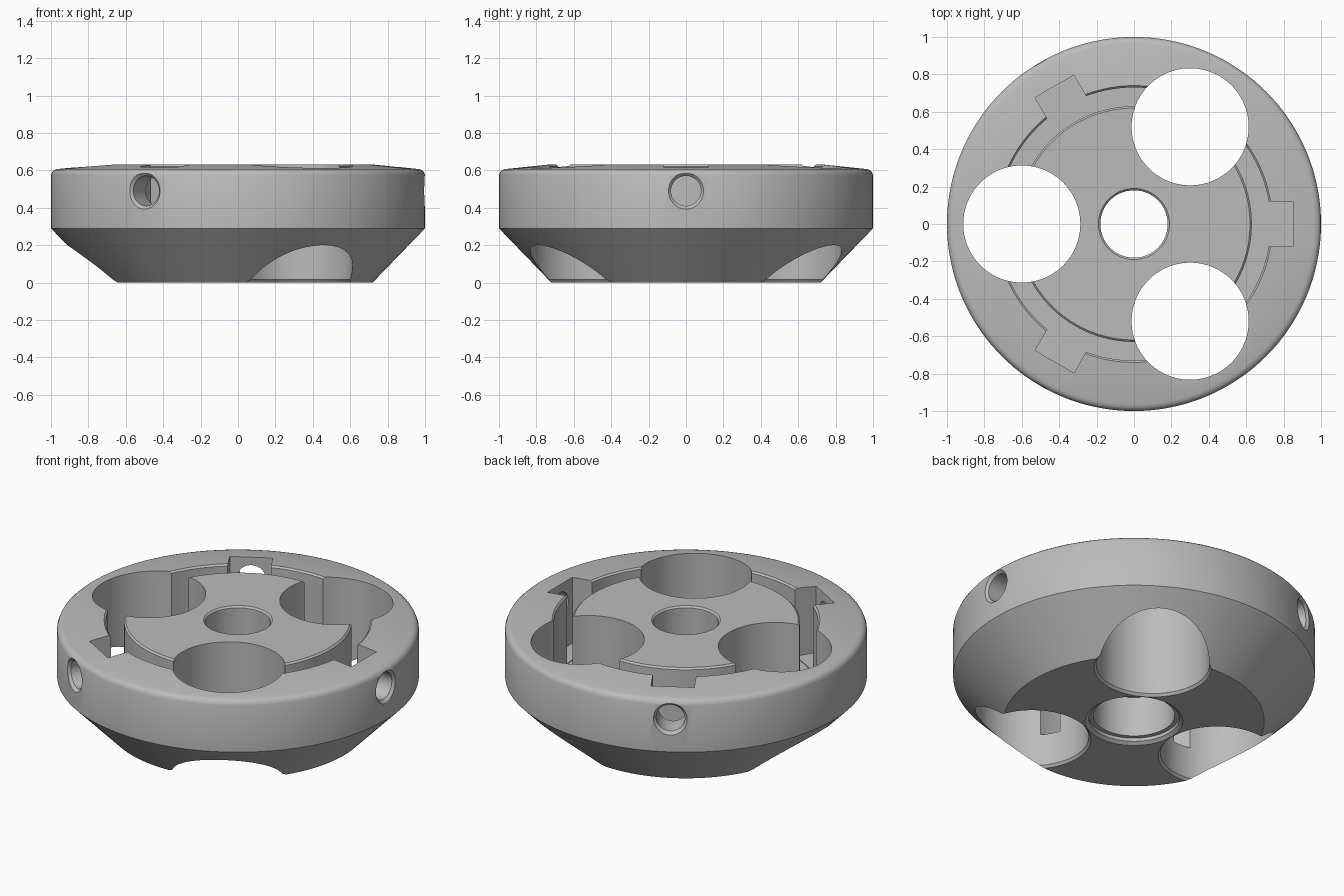
import bpy, bmesh, math
from mathutils import Matrix, Vector

cube = bpy.data.objects.get("Cube")
if cube:
    bpy.data.objects.remove(cube, do_unlink=True)

grey = bpy.data.materials.new("machined grey")
grey.use_nodes = True
colour = (0.5, 0.5, 0.5, 1)
grey.diffuse_color = colour
grey.node_tree.nodes["Principled BSDF"].inputs["Base Color"].default_value = colour


def make_object(name, bm, matrix=Matrix()):
    bmesh.ops.recalc_face_normals(bm, faces=bm.faces)
    mesh = bpy.data.meshes.new(name)
    bm.to_mesh(mesh)
    bm.free()
    mesh.materials.append(grey)
    mesh.transform(matrix)
    obj = bpy.data.objects.new(name, mesh)
    bpy.context.collection.objects.link(obj)
    return obj


def lathe(name, profile, steps, matrix=Matrix(), closed=False):
    """Spin a radius/height profile about the z axis."""
    bm = bmesh.new()
    verts = [bm.verts.new((r, 0, z)) for r, z in profile]
    pairs = list(zip(verts, verts[1:]))
    if closed:
        pairs.append((verts[-1], verts[0]))
    edges = [bm.edges.new(p) for p in pairs]
    bmesh.ops.spin(bm, geom=verts + edges, cent=(0, 0, 0), axis=(0, 0, 1),
                   angle=math.tau, steps=steps)
    bmesh.ops.remove_doubles(bm, verts=bm.verts, dist=1e-5)
    return make_object(name, bm, matrix)


def block(name, low, high, matrix):
    low, high = Vector(low), Vector(high)
    bm = bmesh.new()
    bmesh.ops.create_cube(bm, size=1)
    for v in bm.verts:
        v.co = (low + high) / 2 + v.co * (high - low)
    return make_object(name, bm, matrix)


def cut(target, cutter):
    mod = target.modifiers.new("cut", "BOOLEAN")
    mod.operation = "DIFFERENCE"
    mod.solver = "EXACT"
    mod.object = cutter
    bpy.context.view_layer.objects.active = target
    bpy.ops.object.modifier_apply(modifier=mod.name)
    bpy.data.objects.remove(cutter, do_unlink=True)


# Turned body: stepped bore, hub top, deep ring groove, sloped rim, cone
body = lathe("socket_body", [
    (0.27, 0), (0.25, 0.015), (0.25, 0.035), (0.225, 0.035), (0.225, 0.28),
    (0.18, 0.28), (0.18, 0.62), (0.19, 0.63),
    (0.62, 0.63), (0.63, 0.62), (0.63, 0.21), (0.73, 0.21), (0.73, 0.62),
    (0.74, 0.63), (0.965, 0.607), (0.982, 0.602), (0.993, 0.592),
    (1, 0.575), (1, 0.29), (0.72, 0)], 144, closed=True)

for i in range(3):
    turn = Matrix.Rotation(math.tau * i / 3, 4, "Z")

    # Large through hole with a small bottom chamfer
    shift = Matrix.Translation((-0.6, 0, 0))
    cut(body, lathe("hole_cutter", [
        (0, -0.1), (0.328, -0.1), (0.328, -0.003), (0.313, 0.015),
        (0.313, 0.8), (0, 0.8)], 96, turn @ shift))

    # Square notch in the outer wall of the groove
    cut(body, block("notch_cutter", (0.67, -0.12, 0.215),
                    (0.85, 0.12, 0.8), turn))

    # Chamfered pin hole through the side, into the notch
    side = Matrix.Translation((0, 0, 0.49)) @ Matrix.Rotation(math.pi / 2, 4, "Y")
    cut(body, lathe("pin_cutter", [
        (0, 0.68), (0.08, 0.68), (0.08, 0.982), (0.11, 1.012),
        (0.11, 1.1), (0, 1.1)], 48, turn @ side))

bpy.ops.object.select_all(action="DESELECT")
body.select_set(True)
bpy.context.view_layer.objects.active = body
bpy.ops.object.shade_smooth_by_angle(angle=math.radians(28))
